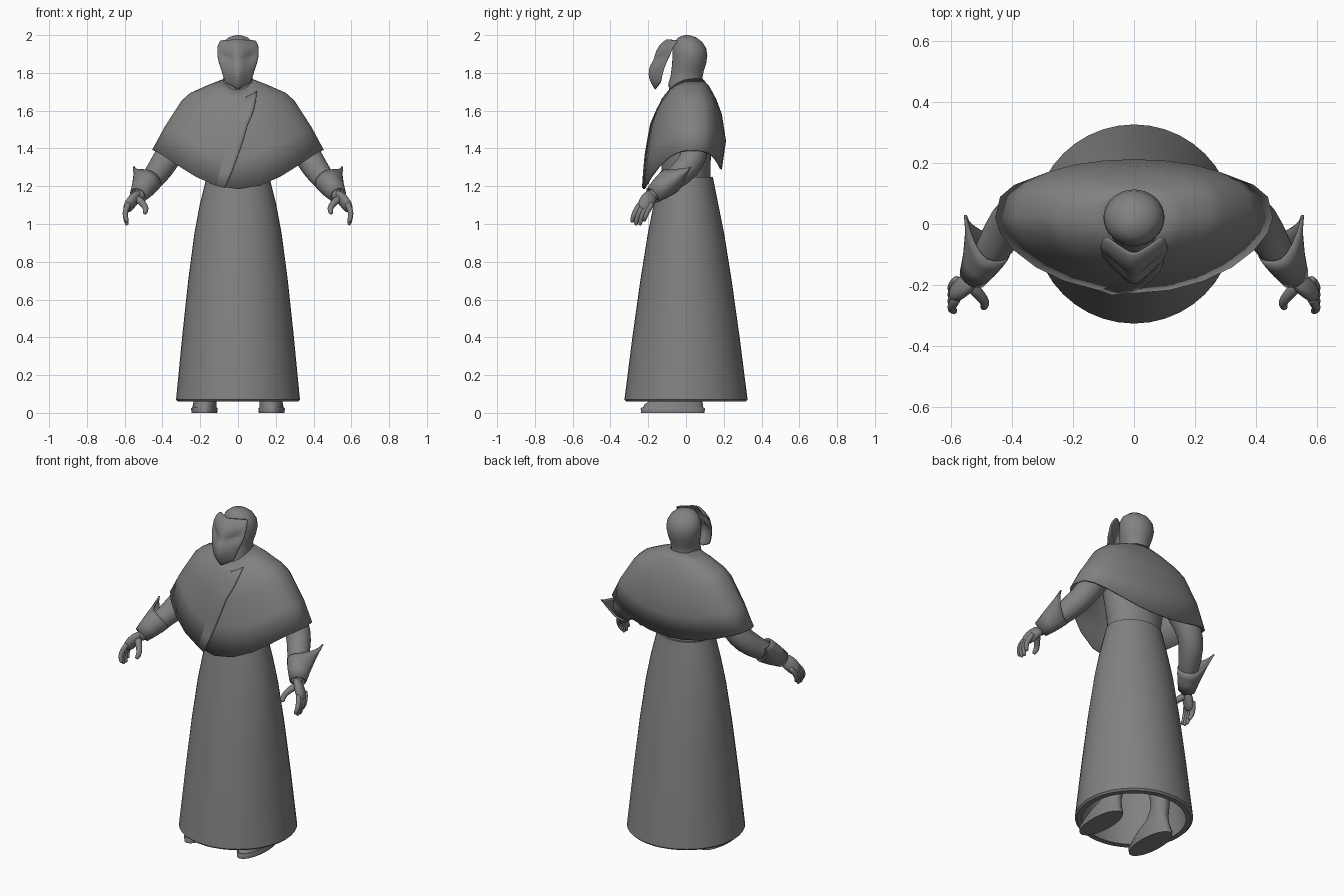
import bpy, bmesh
from math import sin, cos, pi
from mathutils import Vector as V

if "Cube" in bpy.data.objects:
    bpy.data.objects.remove(bpy.data.objects["Cube"])

GREY = bpy.data.materials.new("dark_grey")
GREY.diffuse_color = (.22, .22, .22, 1)
GREY.use_nodes = True
GREY.node_tree.nodes["Principled BSDF"].inputs["Base Color"].default_value = GREY.diffuse_color


def make(name, rows, closed=True, caps=True, mirror=False, thick=0, subsurf=0, angle=50):
    """Skin a list of equal-length point rows into a mesh object."""
    bm = bmesh.new()
    vs = [[bm.verts.new(p) for p in r] for r in rows]
    n = len(rows[0])
    for a, b in zip(vs, vs[1:]):
        for i in range(n if closed else n - 1):
            j = (i + 1) % n
            bm.faces.new((a[i], a[j], b[j], b[i]))
    if closed and caps:
        bm.faces.new(vs[0][::-1])
        bm.faces.new(vs[-1])
    bmesh.ops.remove_doubles(bm, verts=bm.verts, dist=1e-5)
    bmesh.ops.recalc_face_normals(bm, faces=bm.faces)
    me = bpy.data.meshes.new(name)
    bm.to_mesh(me)
    bm.free()
    me.materials.append(GREY)
    ob = bpy.data.objects.new(name, me)
    bpy.context.collection.objects.link(ob)
    if mirror:
        m = ob.modifiers.new("mirror", 'MIRROR')
        m.use_clip = True
    if thick:
        m = ob.modifiers.new("thickness", 'SOLIDIFY')
        m.thickness = thick
        m.offset = 0
    if subsurf:
        m = ob.modifiers.new("smooth", 'SUBSURF')
        m.levels = m.render_levels = subsurf
    bpy.ops.object.select_all(action='DESELECT')
    ob.select_set(True)
    bpy.context.view_layer.objects.active = ob
    bpy.ops.object.shade_smooth_by_angle(angle=angle * pi / 180)
    return ob


def ellipse(cx, cy, z, rx, ry, n=32):
    return [V((cx + rx * sin(2 * pi * i / n), cy - ry * cos(2 * pi * i / n), z)) for i in range(n)]


def ring(c, d, side, ra, rb, n):
    """Ring round centre c, across direction d, with radius ra along side."""
    u = (side - d * side.dot(d)).normalized()
    w = d.cross(u)
    return [c + u * ra * cos(2 * pi * i / n) + w * rb * sin(2 * pi * i / n) for i in range(n)]


def tube(name, pts, side=(1, 0.3, 0.2), n=10, flat=1.0, subsurf=1):
    """Rounded limb through (x, y, z, radius) points."""
    ps = [V(p[:3]) for p in pts]
    rows = []
    for i, p in enumerate(ps):
        d = (ps[min(i + 1, len(ps) - 1)] - ps[max(i - 1, 0)]).normalized()
        r = pts[i][3]
        if i == 0:
            rows.append(ring(p - d * r * 0.4, d, V(side), r * 0.6 * flat, r * 0.6, n))
        rows.append(ring(p, d, V(side), r * flat, r, n))
        if i == len(ps) - 1:
            rows.append(ring(p + d * r * 0.6, d, V(side), r * 0.6 * flat, r * 0.6, n))
    return make(name, rows, mirror=True, subsurf=subsurf, angle=80)


# Long hollow skirt: outside up to the waist, then back down inside
outer = [(0.06, .318, .316), (0.07, .328, .326), (0.4, .296, .284), (0.7, .264, .242),
         (0.95, .231, .202), (1.1, .203, .172), (1.2, .178, .152), (1.25, .166, .142)]
inner = [(z, a - .03, b - .03) for z, a, b in outer[::-1]]
skirt = [ellipse(0, 0, z, a, b, 40) for z, a, b in outer + inner]
make("skirt", skirt + [skirt[0]], caps=False, angle=30)

# Torso under the cape
make("torso", [ellipse(0, y, z, a, b) for z, y, a, b in [
    (1.0, 0, .14, .11), (1.2, 0, .155, .13), (1.32, 0, .165, .13), (1.48, 0, .195, .14),
    (1.6, .01, .2, .12), (1.67, .01, .15, .09), (1.72, .01, .07, .07)]])

# Head and neck
make("head", [ellipse(0, y, z, a, b) for z, y, a, b in [
    (1.68, 0, .085, .09), (1.75, -.002, .08, .09), (1.78, .003, .077, .085), (1.81, .008, .082, .086),
    (1.845, .016, .092, .09), (1.89, .021, .1, .092), (1.93, .018, .097, .089),
    (1.965, .012, .078, .073), (1.988, .007, .05, .047), (2.0, .005, .012, .012)]], angle=80)

# Face mask: half grid from centre ridge to side edge
mask = []
for zc, zs, hw, yc, ys, sink in [
        (1.98, 1.972, .094, -.095, -.035, 0), (1.945, 1.955, .105, -.145, -.055, 0),
        (1.885, 1.935, .111, -.167, -.07, -.004), (1.862, 1.9, .111, -.172, -.083, .024),
        (1.838, 1.865, .107, -.192, -.1, .006), (1.79, 1.81, .088, -.2, -.12, 0),
        (1.75, 1.765, .073, -.185, -.13, 0), (1.708, 1.745, .062, -.16, -.135, 0)]:
    mask.append([V((hw * s, yc + (ys - yc) * s ** 1.2 + sink * k, zc + (zs - zc) * s))
                 for s, k in [(0, 0), (.2, .4), (.45, 1), (.75, .7), (1, 0)]])
make("face_mask", mask, closed=False, mirror=True, thick=.012, subsurf=1, angle=60)

# Shoulder cape: half width, front y, back y, then front, side and back heights
CAPE = [(.07, -.085, .085, 1.71, 1.765, 1.765), (.16, -.125, .12, 1.66, 1.73, 1.725),
        (.25, -.155, .155, 1.59, 1.69, 1.66), (.295, -.18, .185, 1.52, 1.65, 1.58),
        (.385, -.205, .207, 1.36, 1.51, 1.44), (.45, -.222, .185, 1.185, 1.39, 1.29)]


def cape_row(v):
    i = min(int(v), len(CAPE) - 2)
    return [a + (b - a) * (v - i) for a, b in zip(CAPE[i], CAPE[i + 1])]


def cape_point(v, s, c):
    rx, yf, yb, zf, zs, zb = cape_row(v)
    k = abs(c)
    if c > 0:
        return V((rx * s, .02 * (1 - k) + yf * k ** 1.25, zs + (zf - zs) * k ** 2.7))
    return V((rx * s, .02 * (1 - k) + yb * k ** .7, zs + (zb - zs) * k ** 2.5))


N = 24
make("shoulder_cape", [[cape_point(v, sin(2 * pi * i / N), cos(2 * pi * i / N)) for i in range(N)]
                       for v in range(len(CAPE))], caps=False, thick=.01, angle=35)

# Overlapping front flap: left side sinks into the cape, right edge lies on top
flap = []
for j in range(9):
    t = j / 8
    v = .9 + 4.1 * t
    right = .10 - .02 * t - .15 * t * t
    left = -.02 - .13 * t
    row = []
    for i in range(7):
        x = left + (right - left) * i / 6
        s = x / cape_row(v)[0]
        row.append(cape_point(v, s, (1 - s * s) ** .5) + V((0, .006 - .018 * i / 6, 0)))
    flap.append(row)
make("front_flap", flap, closed=False, thick=.006, angle=40)

# Arms
tube("arm", [(.2, .03, 1.6, .08), (.31, .045, 1.45, .078), (.365, .045, 1.37, .074),
             (.405, .015, 1.3, .072), (.46, -.08, 1.225, .061), (.525, -.18, 1.15, .036)], n=14)

# Gauntlets: flared cuff whose outer edge rises to a point
E, W, TIP = V((.41, .03, 1.32)), V((.53, -.18, 1.15)), V((.552, .03, 1.305))
D, OUT = (W - E).normalized(), V((.9, .41, .14))
cuff = []
for t, r, lift in [(.98, .042, 0), (.8, .054, .12), (.65, .062, .5), (.52, .066, 1)]:
    pts = ring(E.lerp(W, t), D, OUT, r, r, 24)
    cuff.append([p.lerp(TIP, lift * max(0, cos(2 * pi * i / 24)) ** 2) for i, p in enumerate(pts)])
make("gauntlet", cuff, caps=False, mirror=True, thick=.01)

# Hands: palm, four curled fingers, thumb
tube("palm", [(.525, -.18, 1.155, .034), (.555, -.2, 1.13, .046), (.582, -.222, 1.09, .042)],
     flat=.65, n=12)
for name, y, tip in [("index_finger", -.255, 1.015), ("middle_finger", -.235, 1.0),
                     ("ring_finger", -.213, 1.0), ("little_finger", -.192, 1.02)]:
    tube(name, [(.58, y + .01, 1.105, .017), (.597, y - .012, 1.07, .0165),
                (.598, y - .025, 1.04, .015), (.588, y - .03, tip, .012)], n=8)
tube("thumb", [(.535, -.2, 1.135, .024), (.503, -.235, 1.11, .02),
               (.485, -.258, 1.08, .017), (.492, -.272, 1.06, .014)], n=8)

# Legs with flat-soled boots
make("boot_sole", [ellipse(.178, -.07, z, a, b) for z, a, b in
                   [(0, .068, .168), (.022, .07, .17), (.028, .066, .165)]], mirror=True)
make("booted_leg", [ellipse(*r) for r in [
    (.178, -.07, .02, .064, .162), (.176, -.065, .045, .063, .155), (.172, -.04, .085, .056, .12),
    (.168, 0, .12, .05, .075), (.163, .03, .18, .05, .055), (.155, .035, .35, .062, .066),
    (.14, .01, .55, .062, .065), (.115, 0, .8, .085, .09), (.09, 0, 1.02, .085, .1)]],
     mirror=True, angle=60)
